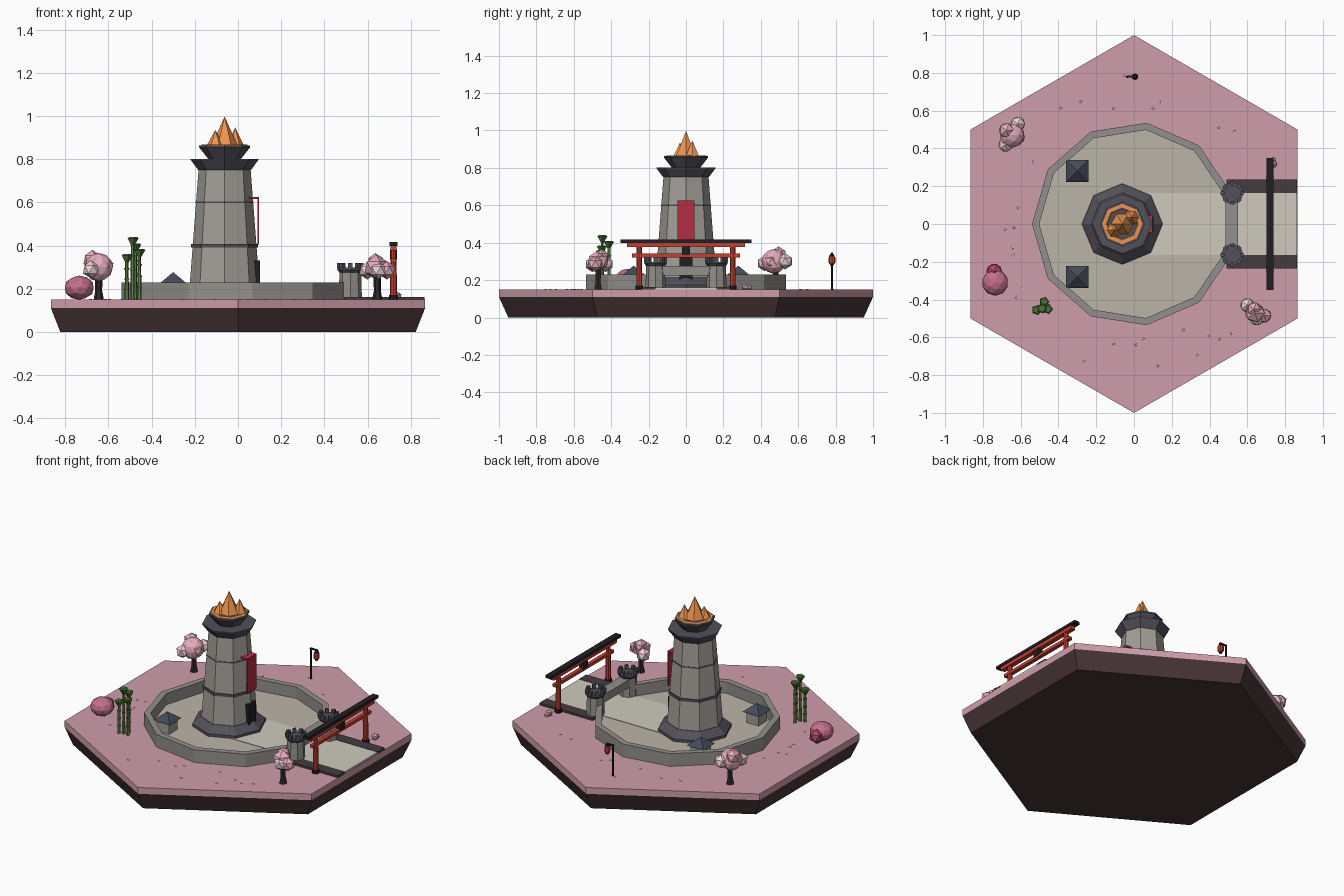
import bpy, bmesh, math, random
from mathutils import Vector

if "Cube" in bpy.data.objects:
    bpy.data.objects.remove(bpy.data.objects["Cube"])
random.seed(4)


def color(name, r, g, b):
    m = bpy.data.materials.new(name)
    m.diffuse_color = (r, g, b, 1)
    m.use_nodes = True
    m.node_tree.nodes["Principled BSDF"].inputs["Base Color"].default_value = m.diffuse_color
    return m


PINK = color("pink_grass", .62, .34, .41)
SOIL = color("soil", .065, .035, .038)
STONE = color("stone", .36, .34, .31)
WALL = color("wall_stone", .29, .28, .26)
SLATE = color("slate", .085, .08, .10)
ROOF = color("roof", .06, .07, .10)
SAND = color("sand", .50, .46, .39)
PATH = color("path", .62, .59, .51)
CURB = color("curb", .06, .045, .05)
FIRE = color("fire", .85, .30, .08)
RED = color("red", .55, .05, .03)
CLOTH = color("cloth", .45, .03, .05)
BLACK = color("black", .015, .013, .016)
BARK = color("bark", .03, .02, .022)
BLOSSOM = color("blossom", .80, .42, .52)
PALE = color("pale_blossom", .88, .66, .70)
ROSE = color("rose", .55, .16, .26)
DARKROSE = color("dark_rose", .42, .06, .15)
BAMBOO = color("bamboo", .13, .24, .06)
LEAF = color("leaf", .07, .17, .035)


def finish(name, bm, mat):
    bmesh.ops.remove_doubles(bm, verts=bm.verts, dist=1e-5)
    bmesh.ops.recalc_face_normals(bm, faces=bm.faces)
    me = bpy.data.meshes.new(name)
    bm.to_mesh(me)
    bm.free()
    ob = bpy.data.objects.new(name, me)
    bpy.context.collection.objects.link(ob)
    me.materials.append(mat)
    return ob


def lathe(name, x, y, profile, mat, n=8, rot=0):
    """Closed faceted solid from (radius, z) points, bottom to top."""
    bm = bmesh.new()
    rings = []
    for r, z in profile:
        r = max(r, 1e-6)
        rings.append([bm.verts.new((x + r * math.cos(rot + math.tau * i / n),
                                    y + r * math.sin(rot + math.tau * i / n), z)) for i in range(n)])
    for a, b in zip(rings, rings[1:]):
        for i in range(n):
            j = (i + 1) % n
            bm.faces.new((a[i], a[j], b[j], b[i]))
    bm.faces.new(rings[0][::-1])
    bm.faces.new(rings[-1])
    return finish(name, bm, mat)


def box(name, x0, x1, y0, y1, z0, z1, mat):
    bm = bmesh.new()
    bmesh.ops.create_cube(bm, size=1)
    for v in bm.verts:
        v.co = Vector(((x0 + x1) / 2 + v.co.x * (x1 - x0), (y0 + y1) / 2 + v.co.y * (y1 - y0),
                       (z0 + z1) / 2 + v.co.z * (z1 - z0)))
    return finish(name, bm, mat)


def blob(name, x, y, z, r, mat, sub=1, sz=1):
    bm = bmesh.new()
    bmesh.ops.create_icosphere(bm, subdivisions=sub, radius=r)
    for v in bm.verts:
        v.co = Vector((x + v.co.x, y + v.co.y, z + v.co.z * sz))
    return finish(name, bm, mat)


# Hexagonal ground tile
HEX = math.pi / 2
lathe("soil_base", 0, 0, [(.95, 0), (1, .11)], SOIL, 6, HEX)
lathe("grass_slab", 0, 0, [(1, .11), (1, .15)], PINK, 6, HEX)

# Courtyard floor and ring wall, open at the gate on +x
GATE = math.radians(18)
angles = [GATE + (math.tau - 2 * GATE) * i / 10 for i in range(11)]
bm = bmesh.new()
low = [bm.verts.new((.52 * math.cos(a), .52 * math.sin(a), .148)) for a in angles]
high = [bm.verts.new((v.co.x, v.co.y, .158)) for v in low]
bm.faces.new(low[::-1])
bm.faces.new(high)
for i in range(11):
    j = (i + 1) % 11
    bm.faces.new((low[i], low[j], high[j], high[i]))
finish("courtyard_floor", bm, SAND)

bm = bmesh.new()
secs = [[bm.verts.new((r * math.cos(a), r * math.sin(a), z))
         for r, z in ((.54, .148), (.54, .23), (.502, .23), (.502, .148))] for a in angles]
for s, t in zip(secs, secs[1:]):
    for i in range(4):
        j = (i + 1) % 4
        bm.faces.new((s[i], s[j], t[j], t[i]))
bm.faces.new(secs[0])
bm.faces.new(secs[-1][::-1])
finish("ring_wall", bm, WALL)

# Path and curbs
box("path", .05, .864, -.163, .163, .148, .161, PATH)
for s in (-1, 1):
    y0, y1 = sorted((s * .163, s * .235))
    box("path_curb", .49, .864, y0, y1, .148, .163, CURB)

# Gatehouse: two battlemented turrets and a lintel
box("gate_lintel", .485, .55, -.15, .15, .225, .275, WALL)
for s in (-1, 1):
    x, y = .52, s * .163
    lathe("gate_turret", x, y, [(.054, .148), (.05, .285)], WALL)
    lathe("turret_cap", x, y, [(.05, .275), (.06, .288), (.06, .298)], SLATE)
    for i in range(8):
        a = math.tau * i / 8
        mx, my = x + .051 * math.cos(a), y + .051 * math.sin(a)
        lathe("turret_merlon", mx, my, [(.014, .295), (.014, .32)], SLATE, 4, a + math.pi / 4)

# Beacon tower
TX = -.062
lathe("tower_base", TX, 0, [(.214, .15), (.214, .175), (.165, .215)], SLATE)
lathe("tower_shaft", TX, 0, [(.163, .2), (.12, .76)], STONE)
lathe("tower_band_low", TX, 0, [(.155, .392), (.155, .408)], SLATE)
lathe("tower_band_high", TX, 0, [(.134, .597), (.134, .605)], SLATE)
lathe("tower_platform", TX, 0, [(.122, .75), (.157, .797), (.157, .802)], SLATE)
lathe("fire_bowl", TX, 0, [(.075, .80), (.118, .855), (.118, .864)], SLATE)
lathe("embers", TX, 0, [(.107, .855), (.107, .867), (.085, .867), (.078, .862)], FIRE)
for x, y, r, h in ((TX, 0, .062, .998), (-.105, -.032, .042, .935), (-.013, .034, .042, .947),
                   (-.03, .02, .035, .91)):
    lathe("flame", x, y, [(r, .86), (0, h)], FIRE, 6)
box("tower_door", .04, .102, -.035, .035, .16, .33, BLACK)
box("banner", .09, .098, -.045, .045, .405, .625, CLOTH)
box("banner_rod", .05, .098, -.045, .045, .616, .625, CLOTH)

# Two courtyard huts
for s in (-1, 1):
    x, y = -.30, s * .28
    box("hut_body", x - .042, x + .042, y - .042, y + .042, .15, .232, STONE)
    lathe("hut_roof", x, y, [(.083, .228), (0, .277)], ROOF, 4, math.pi / 4)

# Red entrance arch
AX = .72
for s in (-1, 1):
    y = s * .25
    lathe("arch_post", AX, y, [(.016, .15), (.014, .39)], RED)
    lathe("arch_foot", AX, y, [(.021, .15), (.021, .172)], BLACK)
box("arch_tie", AX - .012, AX + .012, -.29, .29, .322, .341, RED)
box("arch_beam", AX - .015, AX + .015, -.315, .315, .377, .399, RED)
box("arch_cap", AX - .019, AX + .019, -.35, .35, .399, .417, BLACK)
box("arch_plaque", AX - .016, AX + .016, -.022, .022, .335, .382, BLACK)

# Blossom trees: (dx, dy, z, radius, material)
trees = {
    (-.645, .48): ((0, -.01, .30, .066, BLOSSOM), (.03, .05, .30, .043, PALE), (-.035, -.06, .29, .042, PALE),
                   (-.03, .015, .335, .045, BLOSSOM), (.03, -.02, .30, .042, BLOSSOM)),
    (.645, -.47): ((-.005, .0, .30, .058, BLOSSOM), (-.045, .04, .285, .042, PALE), (.045, -.015, .285, .042, BLOSSOM),
                   (-.01, .02, .325, .04, BLOSSOM), (.005, -.03, .285, .042, PALE)),
}
for (x, y), puffs in trees.items():
    lathe("tree_trunk", x, y, [(.024, .148), (.016, .19), (.018, .27)], BARK, 6)
    for dx, dy, z, r, m in puffs:
        blob("tree_blossom", x + dx, y + dy, z, r, m, 2 if r > .06 else 1)

# Round bushes
blob("large_bush", -.735, -.31, .205, .07, ROSE, 2, .8)
blob("small_bush", -.74, -.252, .195, .047, DARKROSE)
blob("arch_bush", .737, .318, .165, .022, BLOSSOM)
blob("arch_bush_side", .737, .34, .162, .015, PALE)

# Bamboo grove
for x, y, h in ((-.515, -.455, .36), (-.488, -.447, .44), (-.457, -.45, .385), (-.476, -.412, .41)):
    lathe("bamboo_stalk", x, y, [(.010, .148), (.008, h - .01)], BAMBOO, 6)
    for k in range(1, 4):
        z = .15 + (h - .17) * k / 4
        lathe("bamboo_joint", x, y, [(.012, z - .003), (.012, z + .003)], LEAF, 6)
    lathe("bamboo_leaves", x, y, [(.005, h - .045), (.028, h - .006), (.02, h)], LEAF, 5)

# Hanging lantern on a post
lathe("lantern_post", -.035, .78, [(.007, .148), (.006, .347)], BLACK, 6)
box("lantern_arm", -.04, .012, .775, .785, .338, .346, BLACK)
lathe("lantern_body", .005, .78, [(.012, .285), (.018, .293), (.018, .32), (.012, .328)], RED)
lathe("lantern_cap", .005, .78, [(.016, .326), (.008, .34)], BLACK)
lathe("lantern_foot", .005, .78, [(.009, .278), (.012, .287)], BLACK)

# Fallen petals
for _ in range(26):
    a, r = random.uniform(.5, math.tau - .5), random.uniform(.6, .8)
    lathe("fallen_petal", r * math.cos(a), r * math.sin(a), [(.008, .149), (.006, .153)], PALE, 4, a * 3)
